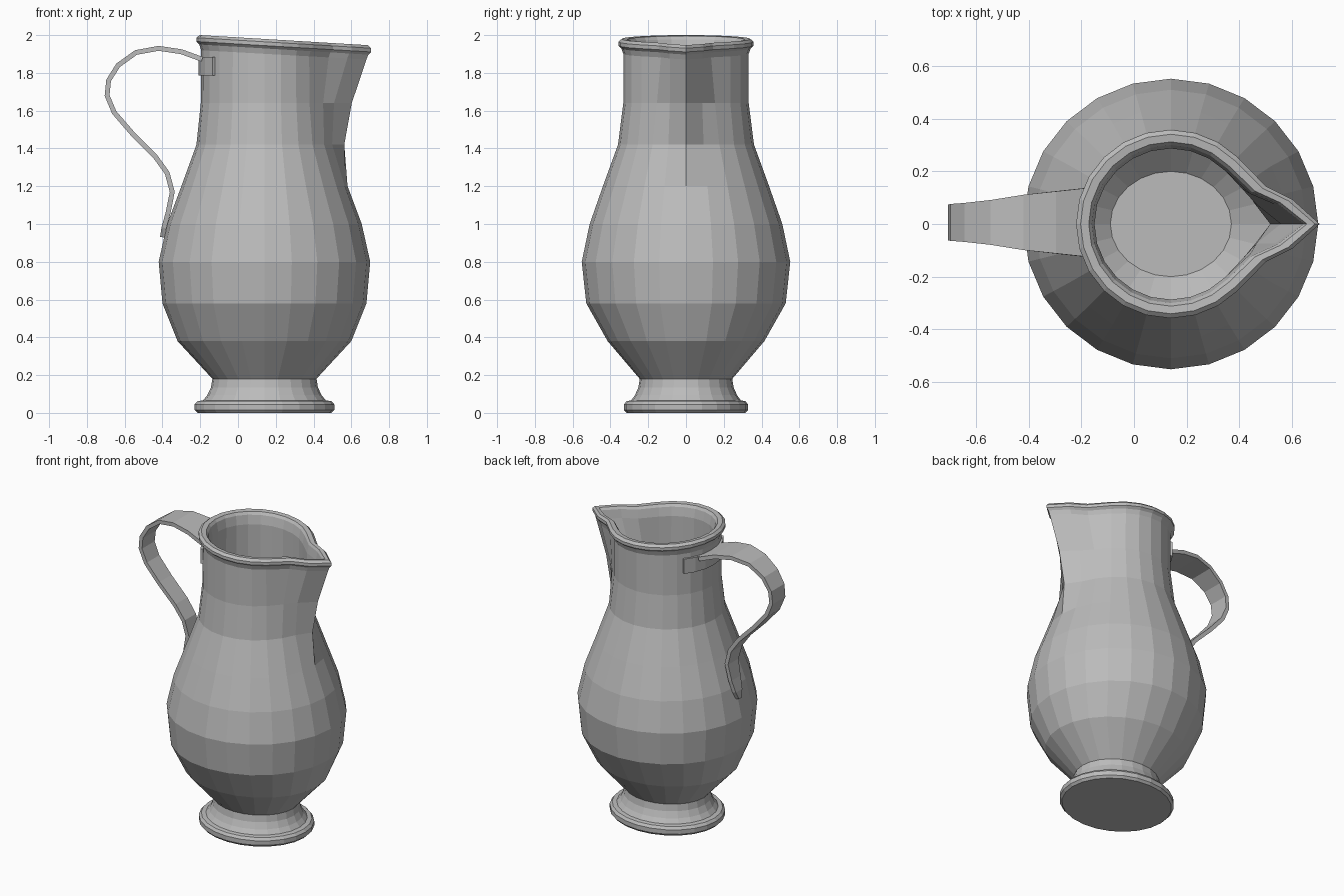
import bpy, bmesh
from math import sin, cos, radians
from mathutils import Vector

cube = bpy.data.objects.get("Cube")
if cube:
    bpy.data.objects.remove(cube, do_unlink=True)

# One plain grey pewter colour
pewter = bpy.data.materials.new("pewter_grey")
pewter.use_nodes = True
colour = (0.5, 0.5, 0.5, 1)
pewter.diffuse_color = colour
pewter.node_tree.nodes["Principled BSDF"].inputs["Base Color"].default_value = colour

SIDES = 24
AXIS_X = 0.14


def add_object(name, bm):
    bmesh.ops.recalc_face_normals(bm, faces=bm.faces)
    mesh = bpy.data.meshes.new(name)
    bm.to_mesh(mesh)
    bm.free()
    mesh.materials.append(pewter)
    obj = bpy.data.objects.new(name, mesh)
    bpy.context.collection.objects.link(obj)
    return obj


def clamp(t):
    return max(0.0, min(1.0, t))


def jug_point(step, rx, ry, z):
    """Point on a ring, pulled out into the pouring spout on the +x side."""
    a = step if step <= SIDES // 2 else step - SIDES
    angle = a * 360 / SIDES
    x = AXIS_X + rx * cos(radians(angle))
    y = ry * sin(radians(angle))
    pull = clamp((z - 1.2) / 0.72)
    if a == 0:
        x += 0.205 * pull
    elif abs(a) == 1:
        x += 0.115 * pull ** 2
    elif abs(a) == 2:
        x += 0.05 * pull ** 2
        y *= 1 - 0.2 * pull ** 2
    # The mouth slopes down towards the spout
    z -= 0.06 * clamp((z - 1.64) / 0.3) * (x + 0.2)
    return x, y, z


def lathe(name, profile, cap_start=True, cap_end=True):
    bm = bmesh.new()
    rings = [[bm.verts.new(jug_point(i, *row)) for i in range(SIDES)]
             for row in profile]
    for low, high in zip(rings, rings[1:]):
        for i in range(SIDES):
            j = (i + 1) % SIDES
            bm.faces.new((low[i], low[j], high[j], high[i]))
    if cap_start:
        bm.faces.new(rings[0])
    if cap_end:
        bm.faces.new(rings[-1])
    return add_object(name, bm)


# Foot with a rolled edge and waist (x radius, y radius, height)
foot = [(0.355, 0.315, 0), (0.37, 0.328, 0.015), (0.37, 0.328, 0.045),
        (0.355, 0.315, 0.062), (0.325, 0.29, 0.066), (0.302, 0.27, 0.095),
        (0.283, 0.252, 0.135), (0.276, 0.245, 0.18)]
lathe("foot", foot)

# Outer belly and neck, rolled rim, then down the inside
belly = [(0.275, 0.245, 0.18), (0.46, 0.415, 0.38), (0.54, 0.528, 0.58),
         (0.56, 0.552, 0.8), (0.515, 0.51, 1.0), (0.44, 0.44, 1.2),
         (0.36, 0.36, 1.42), (0.337, 0.332, 1.64), (0.335, 0.332, 1.92)]
rim = [(0.345, 0.342, 1.95), (0.36, 0.358, 1.965), (0.36, 0.358, 1.985),
       (0.343, 0.341, 2.0), (0.312, 0.312, 1.997), (0.3, 0.3, 1.98)]
inside = [(rx - 0.045, ry - 0.045, z) for rx, ry, z in reversed(belly[1:])]
lathe("jug_body", belly + rim + inside + [(0.23, 0.2, 0.22)], False, True)

# Strap handle: path point (x, z) and half width
path = [(-0.19, 1.872, 0.13), (-0.3, 1.912, 0.118), (-0.42, 1.93, 0.105),
        (-0.54, 1.908, 0.085), (-0.635, 1.84, 0.074), (-0.685, 1.76, 0.07),
        (-0.693, 1.68, 0.068), (-0.655, 1.59, 0.066), (-0.56, 1.48, 0.064),
        (-0.44, 1.36, 0.062), (-0.375, 1.27, 0.06), (-0.348, 1.17, 0.056),
        (-0.37, 1.06, 0.048), (-0.392, 0.98, 0.035), (-0.4, 0.93, 0.012)]
bm = bmesh.new()
edges = [[bm.verts.new((x, s * w + 0.006, z)) for s in (-1, 1)] for x, z, w in path]
for a, b in zip(edges, edges[1:]):
    bm.faces.new((a[0], a[1], b[1], b[0]))
handle = add_object("handle", bm)

# Curved plate joining the handle to the neck
bm = bmesh.new()
columns = []
for k in range(-3, 4):
    t = radians(180 + k * 12.7)
    columns.append([bm.verts.new((AXIS_X + 0.34 * cos(t), 0.336 * sin(t), z))
                    for z in (1.785, 1.885)])
for a, b in zip(columns, columns[1:]):
    bm.faces.new((a[0], a[1], b[1], b[0]))
plate = add_object("handle_plate", bm)

for obj, thickness in ((handle, 0.026), (plate, 0.016)):
    solid = obj.modifiers.new("thickness", 'SOLIDIFY')
    solid.thickness = thickness
    solid.offset = 0
